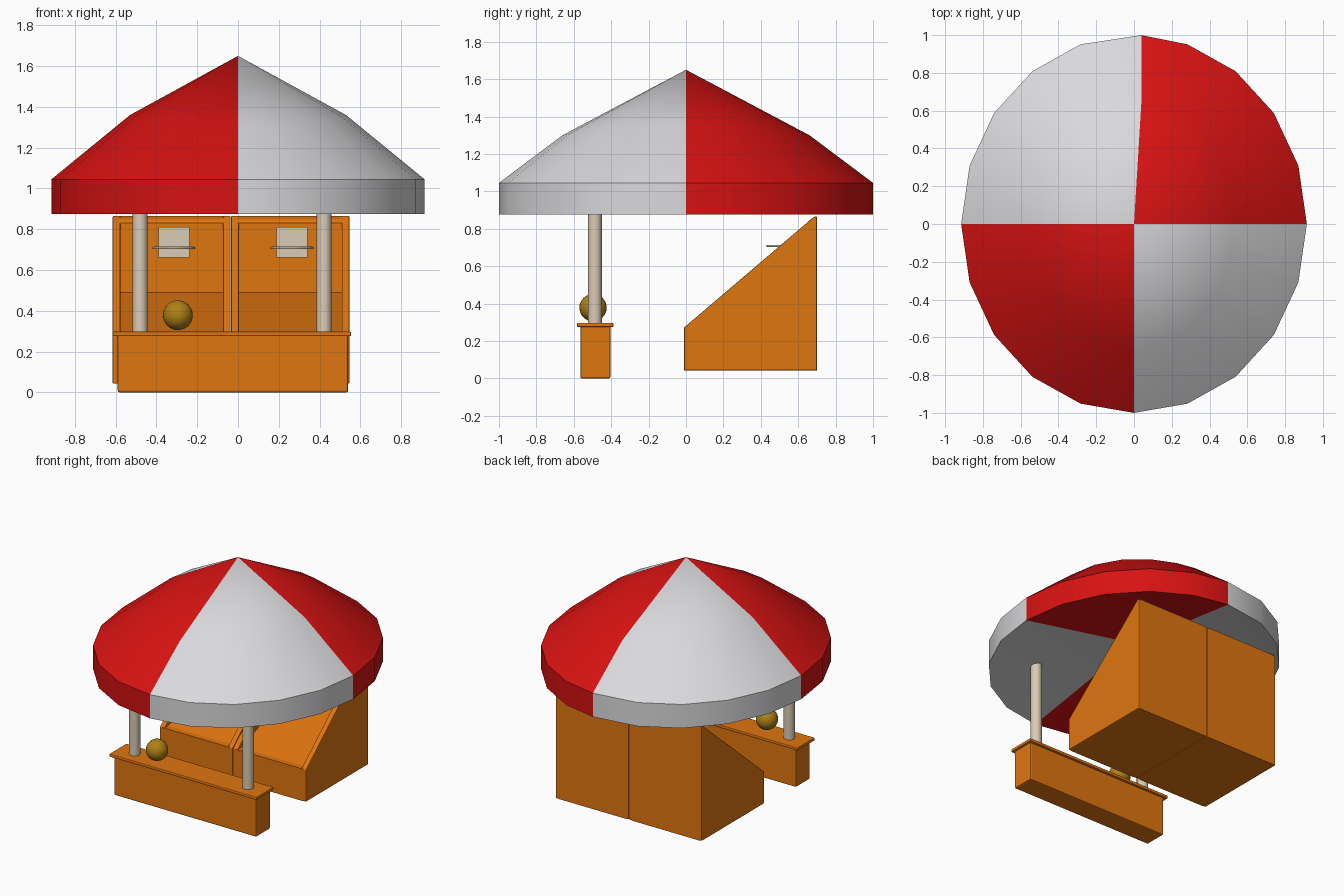
import bpy, bmesh, math

if "Cube" in bpy.data.objects:
    bpy.data.objects.remove(bpy.data.objects["Cube"])


def material(name, rgb):
    m = bpy.data.materials.new(name)
    m.use_nodes = True
    m.diffuse_color = (*rgb, 1)
    m.node_tree.nodes["Principled BSDF"].inputs["Base Color"].default_value = (*rgb, 1)
    return m


RED = material("canopy red", (0.68, 0.006, 0.006))
WHITE = material("canopy white", (0.7, 0.7, 0.72))
ORANGE = material("stall orange", (0.74, 0.18, 0.005))
CREAM = material("cream", (0.7, 0.6, 0.46))
GOLD = material("ball gold", (0.42, 0.22, 0.008))


def finish(obj, name, mat, bevel=0):
    obj.name = name
    obj.data.materials.append(mat)
    if bevel:
        mod = obj.modifiers.new("soft edges", 'BEVEL')
        mod.width, mod.segments = bevel, 2
    return obj


def smooth(obj, degrees=40):
    bpy.ops.object.select_all(action='DESELECT')
    bpy.context.view_layer.objects.active = obj
    obj.select_set(True)
    bpy.ops.object.shade_smooth_by_angle(angle=math.radians(degrees))


def mesh_object(name, bm):
    bmesh.ops.recalc_face_normals(bm, faces=bm.faces)
    mesh = bpy.data.meshes.new(name)
    bm.to_mesh(mesh)
    bm.free()
    obj = bpy.data.objects.new(name, mesh)
    bpy.context.collection.objects.link(obj)
    return obj


def box(name, x, y, z, mat, bevel=0):
    return extrusion(name, [(y[0], z[0]), (y[1], z[0]), (y[1], z[1]), (y[0], z[1])],
                     x[0], x[1], mat, bevel)


def extrusion(name, profile, x0, x1, mat, bevel=0):
    """Sweep a side profile of (y, z) points from x0 to x1."""
    bm = bmesh.new()
    face = bm.faces.new([bm.verts.new((x0, y, z)) for y, z in profile])
    swept = bmesh.ops.extrude_face_region(bm, geom=[face])["geom"]
    bmesh.ops.translate(bm, vec=(x1 - x0, 0, 0),
                        verts=[v for v in swept if isinstance(v, bmesh.types.BMVert)])
    return finish(mesh_object(name, bm), name, mat, bevel)


# Canopy: oval cone with a skirt, shallow underside, quarters in two colours
SIDES = 20
bm = bmesh.new()


def canopy_ring(rx, ry, z_side, z_end):
    ring = []
    for i in range(SIDES):
        a = 2 * math.pi * i / SIDES
        x, y = rx * math.cos(a), ry * math.sin(a)
        if i == SIDES // 4:
            x = 0.04  # seam sits slightly off centre at the back
        ring.append(bm.verts.new((x, y, z_side + (z_end - z_side) * math.sin(a) ** 2)))
    return ring


rings = [canopy_ring(0.915, 1, 0.875, 0.875),
         canopy_ring(0.915, 1, 1.045, 1.045),
         canopy_ring(0.53, 0.66, 1.36, 1.30)]
peak = bm.verts.new((0, 0, 1.65))
hollow = bm.verts.new((0, 0, 1.04))
for i in range(SIDES):
    j = (i + 1) % SIDES
    faces = [bm.faces.new((lo[i], lo[j], hi[j], hi[i])) for lo, hi in zip(rings, rings[1:])]
    faces.append(bm.faces.new((rings[-1][i], rings[-1][j], peak)))
    faces.append(bm.faces.new((rings[0][j], rings[0][i], hollow)))
    for f in faces:
        f.material_index = (i * 4 // SIDES) % 2
canopy = finish(mesh_object("canopy", bm), "canopy", RED)
canopy.data.materials.append(WHITE)
smooth(canopy)

# Counter with its overhanging top
box("counter_base", (-0.59, 0.54), (-0.565, -0.405), (0, 0.285), ORANGE, 0.008)
box("counter_top", (-0.615, 0.555), (-0.583, -0.388), (0.275, 0.297), ORANGE, 0.006)

# Posts holding the canopy
for side, x in (("right", -0.48), ("left", 0.422)):
    bpy.ops.mesh.primitive_cylinder_add(vertices=24, radius=0.037, depth=0.68,
                                        location=(x, -0.487, 0.63))
    smooth(finish(bpy.context.object, side + "_post", CREAM))

# Ball resting on the counter
bpy.ops.mesh.primitive_uv_sphere_add(segments=24, ring_count=16, radius=0.073,
                                     location=(-0.295, -0.497, 0.378))
smooth(finish(bpy.context.object, "ball", GOLD), 60)

# Two game cabinets: sloped side walls around a ramp and back wall
WALL = [(-0.01, 0.042), (0.7, 0.042), (0.7, 0.865), (0.685, 0.865), (-0.01, 0.272)]
CORE = [(-0.01, 0.042), (0.7, 0.042), (0.7, 0.865), (0.665, 0.85),
        (0.645, 0.83), (0.645, 0.49), (0.03, 0.272), (-0.01, 0.272)]
for side, x0, x1 in (("right", -0.615, -0.036), ("left", -0.034, 0.547)):
    extrusion(side + "_cabinet_core", CORE, x0 + 0.02, x1 - 0.02, ORANGE)
    extrusion(side + "_cabinet_outer_wall", WALL, x0, x0 + 0.038, ORANGE, 0.006)
    extrusion(side + "_cabinet_inner_wall", WALL, x1 - 0.038, x1, ORANGE, 0.006)
    # Backboard and hoop
    cx = -0.315 if side == "right" else 0.265
    box(side + "_backboard", (cx - 0.076, cx + 0.076), (0.632, 0.65), (0.66, 0.812), CREAM)
    bpy.ops.mesh.primitive_torus_add(major_segments=32, minor_segments=8, major_radius=0.1,
                                     minor_radius=0.006, location=(cx, 0.536, 0.708))
    smooth(finish(bpy.context.object, side + "_hoop", CREAM), 60)
